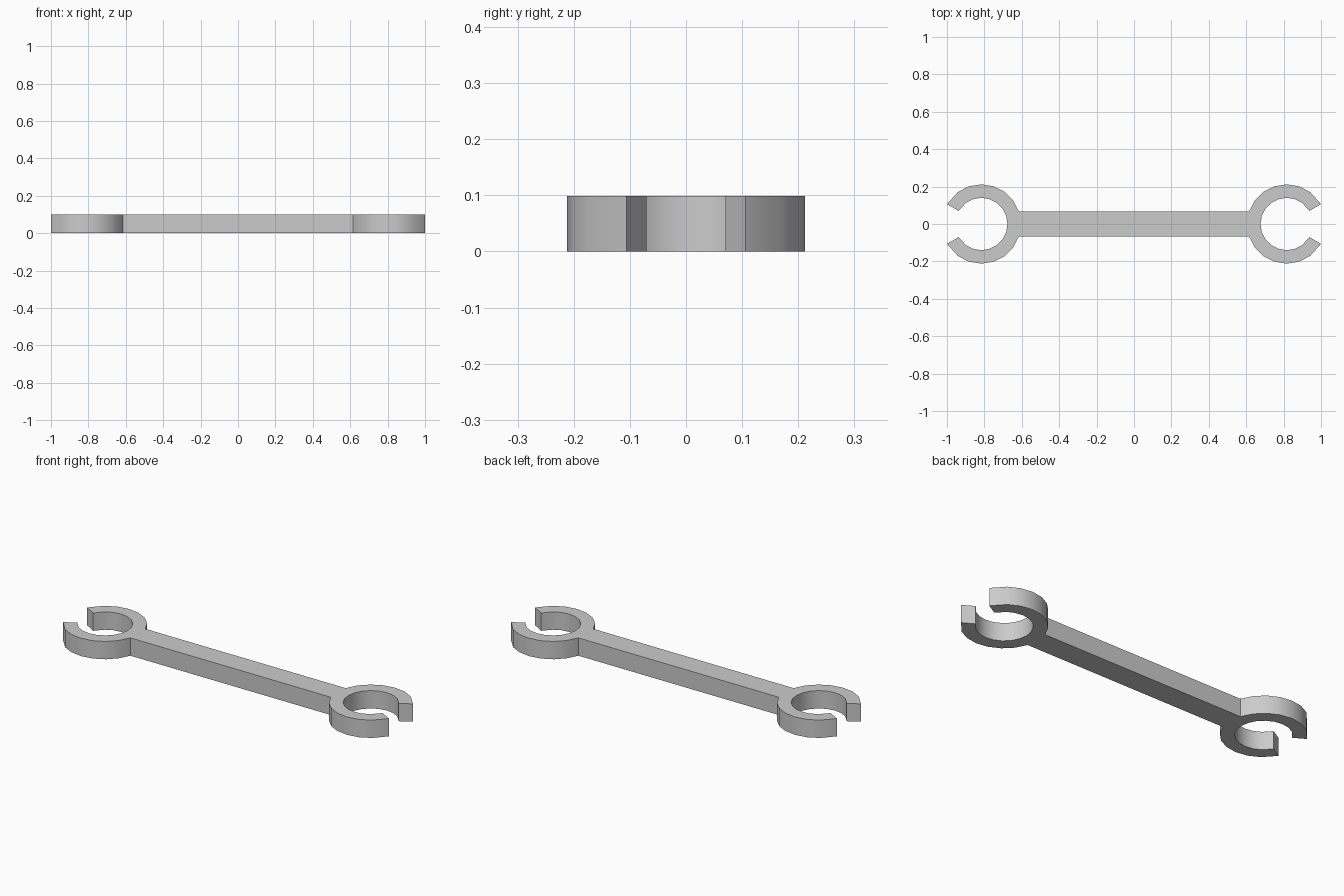
import bpy
import bmesh
from math import cos, sin, radians

OUTER, INNER = 0.212, 0.14
CENTER = 1 - OUTER * cos(radians(30))
HEIGHT = 0.099

cube = bpy.data.objects.get("Cube")
if cube:
    bpy.data.objects.remove(cube, do_unlink=True)

# Material
steel = bpy.data.materials.new("grey steel")
steel.use_nodes = True
grey = (0.6, 0.6, 0.6, 1)
steel.diffuse_color = grey
steel.node_tree.nodes["Principled BSDF"].inputs["Base Color"].default_value = grey

bm = bmesh.new()


def jaw_point(radius, degrees):
    a = radians(degrees)
    return bm.verts.new((CENTER + radius * cos(a), max(radius * sin(a), 0), 0))


# One quarter of the outline: half of an open jaw
angles = [30] + list(range(54, 163, 18))
outer = [jaw_point(OUTER, a) for a in angles]
inner = [jaw_point(INNER, a) for a in angles]
for i in range(len(angles) - 1):
    bm.faces.new((outer[i], outer[i + 1], inner[i + 1], inner[i]))

# Quarter of the handle, running from the jaw to the middle
throat = jaw_point(INNER, 180)
throat.co.y = 0
side = bm.verts.new((0, outer[-1].co.y, 0))
middle = bm.verts.new((0, 0, 0))
bm.faces.new((outer[-1], side, middle, throat, inner[-1]))

mesh = bpy.data.meshes.new("wrench")
bm.to_mesh(mesh)
bm.free()
mesh.materials.append(steel)
wrench = bpy.data.objects.new("wrench", mesh)
bpy.context.collection.objects.link(wrench)

# Mirror to the full outline, then thicken upward
mirror = wrench.modifiers.new("mirror", "MIRROR")
mirror.use_axis = (True, True, False)
mirror.merge_threshold = 0.0005
solid = wrench.modifiers.new("thickness", "SOLIDIFY")
solid.thickness = HEIGHT
solid.offset = 1

bpy.ops.object.select_all(action="DESELECT")
wrench.select_set(True)
bpy.context.view_layer.objects.active = wrench
bpy.ops.object.convert(target="MESH")

# Rest on the ground with outward normals
bm = bmesh.new()
bm.from_mesh(wrench.data)
lowest = min(v.co.z for v in bm.verts)
bmesh.ops.translate(bm, verts=bm.verts, vec=(0, 0, -lowest))
bmesh.ops.recalc_face_normals(bm, faces=bm.faces)
bm.to_mesh(wrench.data)
bm.free()
bpy.ops.object.shade_smooth_by_angle(angle=radians(30))
